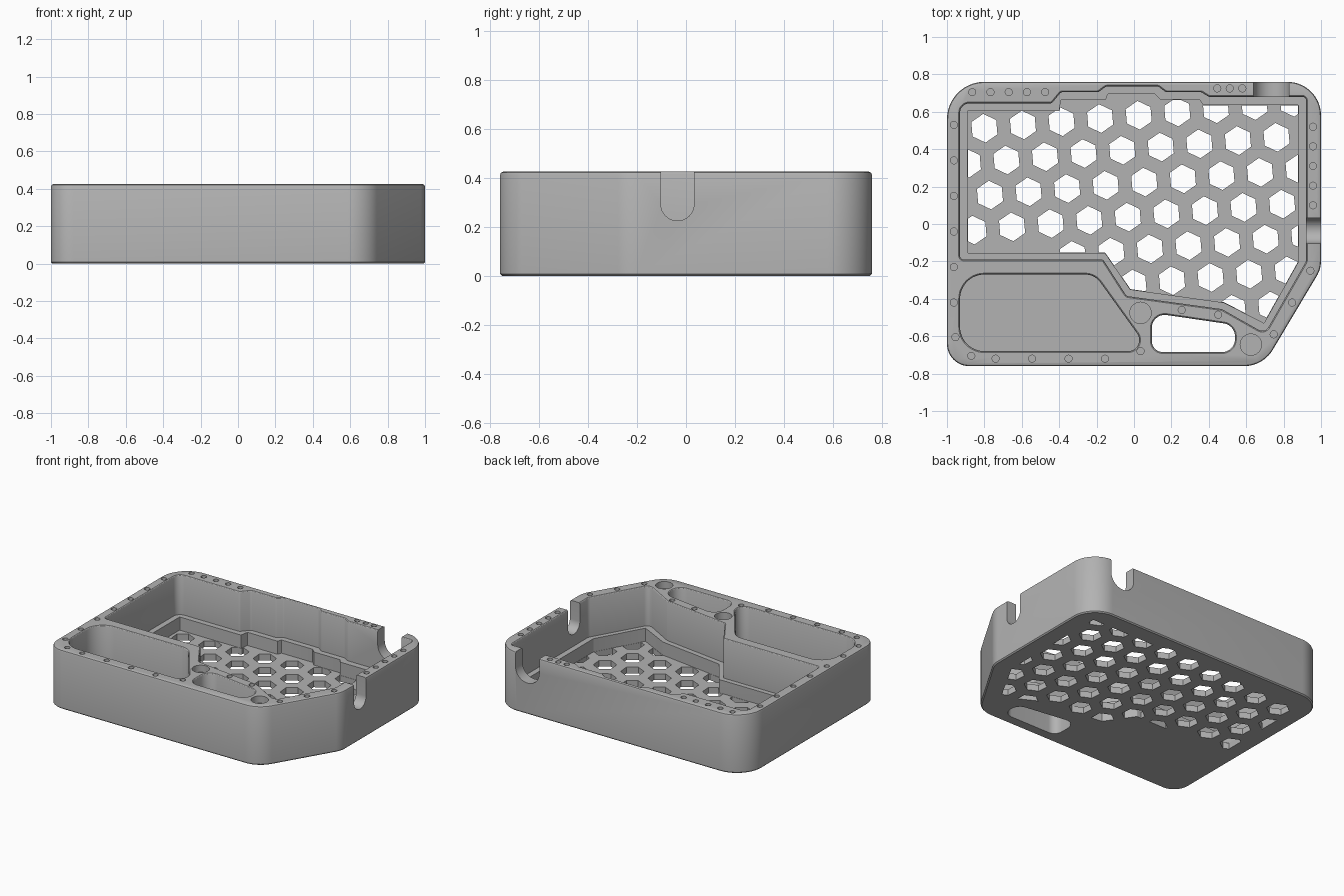
import bpy, bmesh, math
from mathutils import Vector, Matrix

if "Cube" in bpy.data.objects:
    bpy.data.objects.remove(bpy.data.objects["Cube"])

H = 0.425       # tray height
FLOOR = 0.045   # floor thickness
LEDGE = 0.14    # height of the step inside the main pocket

grey = bpy.data.materials.new("plain grey")
grey.use_nodes = True
grey.diffuse_color = (0.45, 0.45, 0.45, 1)
grey.node_tree.nodes["Principled BSDF"].inputs["Base Color"].default_value = (0.45, 0.45, 0.45, 1)


def rounded(corners, radius=0.03, steps=8):
    """Counter-clockwise outline with each corner (x, y[, r]) filleted."""
    out = []
    for i, c in enumerate(corners):
        p = Vector(c[:2])
        r = c[2] if len(c) > 2 else radius
        a = (Vector(corners[i - 1][:2]) - p).normalized()
        b = (Vector(corners[(i + 1) % len(corners)][:2]) - p).normalized()
        half = a.angle(b) / 2
        mid = p + (a + b).normalized() * (r / math.sin(half))
        start = p + a * (r / math.tan(half)) - mid
        turn = math.pi - 2 * half
        if a.x * b.y - a.y * b.x > 0:
            turn = -turn
        for k in range(steps + 1):
            out.append(mid + Matrix.Rotation(turn * k / steps, 2) @ start)
    return out


def circle(x, y, r, n=24, phase=0.0):
    return [Vector((x + r * math.cos(phase + math.tau * k / n),
                    y + r * math.sin(phase + math.tau * k / n))) for k in range(n)]


def offset(pts, d):
    """Move a counter-clockwise outline outward by d."""
    out = []
    for i, p in enumerate(pts):
        e1 = (p - pts[i - 1]).normalized()
        e2 = (pts[(i + 1) % len(pts)] - p).normalized()
        n1, n2 = Vector((e1.y, -e1.x)), Vector((e2.y, -e2.x))
        out.append(p + (n1 + n2) * (d / (1 + n1.dot(n2))))
    return out


def prism(bm, pts, layers, place=Matrix()):
    """Closed solid from an outline stacked at (height, outward offset)."""
    rings = [[bm.verts.new(place @ Vector((p.x, p.y, z))) for p in offset(pts, d)]
             for z, d in layers]
    n = len(pts)
    for lo, hi in zip(rings, rings[1:]):
        for i in range(n):
            j = (i + 1) % n
            bm.faces.new((lo[i], lo[j], hi[j], hi[i]))
    bm.faces.new(rings[0][::-1])
    bm.faces.new(rings[-1])


def make(name, bm):
    bmesh.ops.recalc_face_normals(bm, faces=bm.faces)
    me = bpy.data.meshes.new(name)
    bm.to_mesh(me)
    bm.free()
    me.materials.append(grey)
    ob = bpy.data.objects.new(name, me)
    bpy.context.collection.objects.link(ob)
    return ob


def combine(ob, cutter, operation="DIFFERENCE"):
    """Apply one boolean and discard the cutter."""
    mod = ob.modifiers.new("cut", "BOOLEAN")
    mod.operation, mod.solver, mod.object = operation, "EXACT", cutter
    deps = bpy.context.evaluated_depsgraph_get()
    me = bpy.data.meshes.new_from_object(ob.evaluated_get(deps))
    ob.modifiers.clear()
    ob.data = me
    bpy.data.objects.remove(cutter)


def pocket_layers(bottom):
    return [(bottom, 0), (H - 0.01, 0), (H - 0.003, 0.003), (H + 0.002, 0.01), (H + 0.1, 0.01)]


# Outlines
body_line = rounded([(-1, -0.76, 0.12), (0.69, -0.76, 0.18), (1, -0.24, 0.16),
                     (1, 0.76, 0.18), (-1, 0.76, 0.2)], steps=14)
upper_line = rounded([(-0.93, -0.19), (-0.165, -0.19), (-0.04, -0.385), (0.47, -0.455),
                      (0.7, -0.585, 0.04), (0.92, -0.2, 0.05), (0.92, 0.68), (0.4, 0.68),
                      (0.36, 0.705), (0.17, 0.705), (0.13, 0.735), (-0.15, 0.735),
                      (-0.19, 0.705), (-0.39, 0.705), (-0.44, 0.645), (-0.93, 0.645, 0.05)],
                     radius=0.02)
lower_line = rounded([(-0.89, -0.155), (-0.155, -0.155), (-0.02, -0.35), (0.48, -0.42),
                      (0.695, -0.53), (0.88, -0.2), (0.88, 0.635), (0.37, 0.635),
                      (0.35, 0.665), (0.14, 0.665), (0.11, 0.695), (-0.14, 0.695),
                      (-0.15, 0.665), (-0.39, 0.665), (-0.4, 0.605), (-0.89, 0.605)],
                     radius=0.004, steps=3)
side_line = rounded([(-0.93, -0.68, 0.13), (0.085, -0.68, 0.06), (-0.21, -0.27, 0.1),
                     (-0.93, -0.27, 0.13)], steps=12)
handle_line = rounded([(0.095, -0.685, 0.06), (0.54, -0.685, 0.07), (0.54, -0.54, 0.07),
                       (0.095, -0.475, 0.07)], steps=10)

# Tray body with softened edges
bm = bmesh.new()
prism(bm, body_line, [(0, -0.008), (0.008, 0), (H - 0.014, 0), (H - 0.004, -0.004), (H, -0.012)])
tray = make("tray_body", bm)

# Upper pocket, side compartment, handle slot and rim holes
bm = bmesh.new()
prism(bm, upper_line, pocket_layers(LEDGE))
prism(bm, side_line, pocket_layers(FLOOR))
prism(bm, handle_line, pocket_layers(-0.1))
for x, y in ((0.035, -0.475), (0.625, -0.645)):
    prism(bm, circle(x, y, 0.057, 32), [(H - 0.05, 0), (H + 0.1, 0)])
holes = [(-0.865 + 0.0975 * k, 0.705) for k in range(5)]
holes += [(0.445 + 0.067 * k, 0.725) for k in range(3)]
holes += [(0.957, 0.52 - 0.105 * k) for k in range(5)]
holes += [(0.943 - 0.098 * k, -0.25 - 0.17 * k) for k in range(3)]
holes += [(-0.963, 0.53 - 0.19 * k) for k in range(6)]
holes += [(-0.74 + 0.195 * k, -0.72) for k in range(4)]
holes += [(-0.955, -0.605), (-0.87, -0.705), (0.035, -0.68), (0.255, -0.46), (0.45, -0.485)]
for x, y in holes:
    prism(bm, circle(x, y, 0.019, 16), [(H - 0.05, 0), (H + 0.1, 0)])
combine(tray, make("pocket_cutter", bm))

# Lower pocket and the two U-shaped cable notches
bm = bmesh.new()
prism(bm, lower_line, [(FLOOR, 0), (LEDGE + 0.04, 0)])
upright = Matrix(((1, 0, 0, 0), (0, 0, 1, 0), (0, 1, 0, 0), (0, 0, 0, 1)))
sideways = Matrix(((0, 0, 1, 0), (1, 0, 0, 0), (0, 1, 0, 0), (0, 0, 0, 1)))
for mid, r, place, span in ((0.735, 0.095, upright, (0.6, 0.9)), (-0.035, 0.068, sideways, (0.86, 1.1))):
    arc = [Vector((mid + r * math.cos(t), 0.225 + r + r * math.sin(t)))
           for t in (math.pi + math.pi * k / 20 for k in range(21))]
    u_line = arc + [Vector((mid + r, H + 0.1)), Vector((mid - r, H + 0.1))]
    prism(bm, u_line, [(s, 0) for s in span], place)
combine(tray, make("notch_cutter", bm))

# Honeycomb floor openings, trimmed to the lower pocket
bm = bmesh.new()
tilt = math.radians(4.8)
along = Matrix.Rotation(tilt, 2) @ Vector((0.207, 0))
down = Matrix.Rotation(tilt - math.radians(120), 2) @ Vector((0.207, 0))
for row in range(7):
    for col in range(-2, 14):
        c = Vector((-0.8, 0.512)) + along * col + down * row
        if abs(c.x) < 0.95 and c.y > -0.5 and not (c.x < -0.4 and c.y < -0.15):
            prism(bm, circle(c.x, c.y, 0.077, 6, math.pi / 2 + tilt), [(-0.05, 0), (FLOOR + 0.04, 0)])
hexes = make("hex_cutter", bm)
bm = bmesh.new()
prism(bm, lower_line, [(-0.1, -0.002), (FLOOR + 0.1, -0.002)])
combine(hexes, make("hex_trim", bm), "INTERSECT")
combine(tray, hexes)

# Smooth curved walls, keep crisp edges
bpy.ops.object.select_all(action="DESELECT")
tray.select_set(True)
bpy.context.view_layer.objects.active = tray
bpy.ops.object.shade_smooth_by_angle(angle=math.radians(30))
